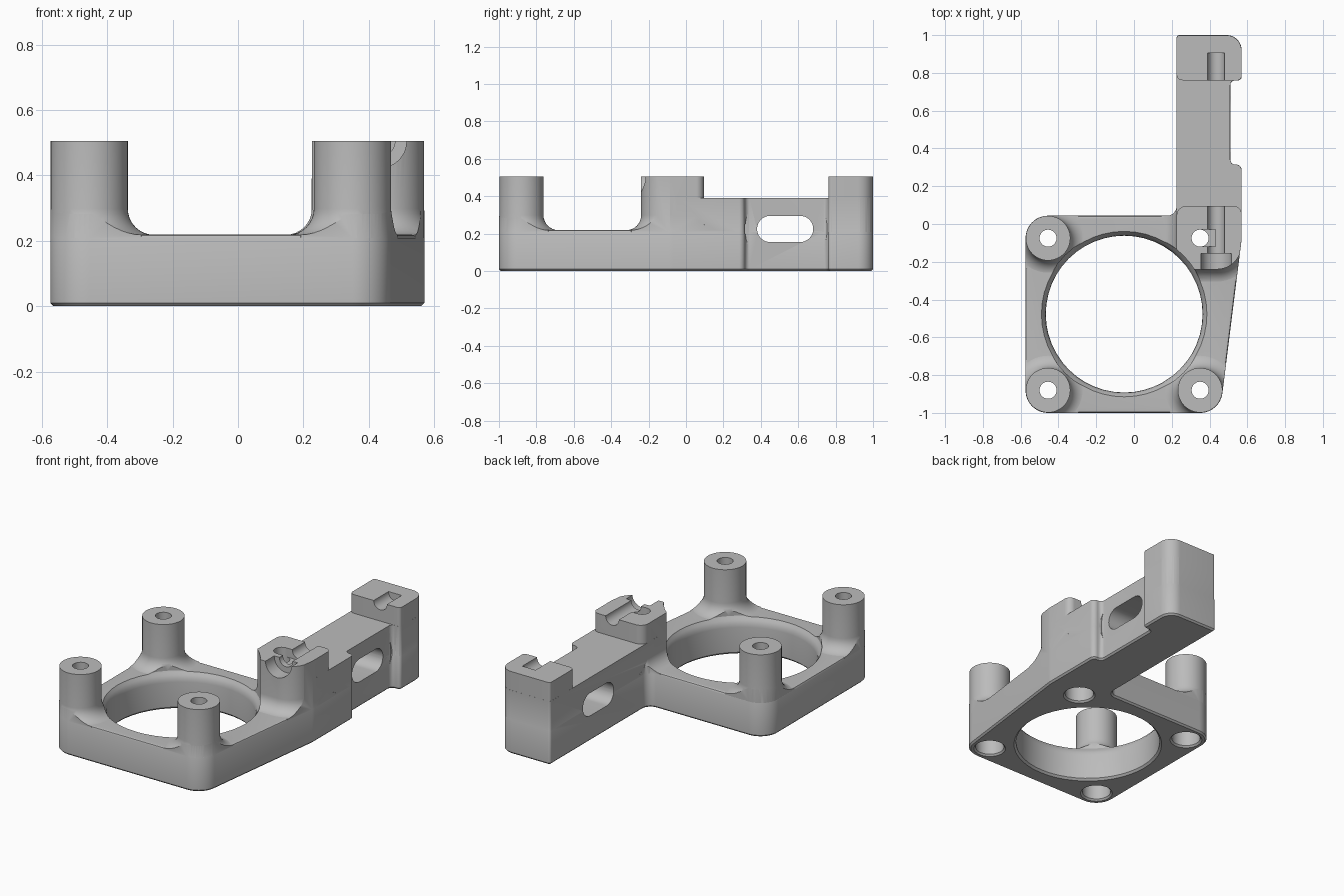
import bpy
import bmesh
from math import pi, sin, cos, tan, atan2
from mathutils import Vector

cube = bpy.data.objects.get("Cube")
if cube:
    bpy.data.objects.remove(cube, do_unlink=True)

grey = bpy.data.materials.new("plain grey")
grey.use_nodes = True
colour = (0.5, 0.5, 0.5, 1)
grey.diffuse_color = colour
grey.node_tree.nodes["Principled BSDF"].inputs["Base Color"].default_value = colour


def rounded(corners, steps=12):
    """Counter-clockwise outline with each (x, y, radius) corner rounded."""
    out = []
    for i, (x, y, r) in enumerate(corners):
        p = Vector((x, y))
        u = (Vector(corners[i - 1][:2]) - p).normalized()
        v = (Vector(corners[(i + 1) % len(corners)][:2]) - p).normalized()
        if r == 0:
            arc = [p]
        else:
            half = u.angle(v) / 2
            c = p + (u + v).normalized() * r / sin(half)
            s, e = p + u * r / tan(half) - c, p + v * r / tan(half) - c
            a = atan2(s.y, s.x)
            sweep = (atan2(e.y, e.x) - a + pi) % (2 * pi) - pi
            arc = [c + r * Vector((cos(a + sweep * k / steps), sin(a + sweep * k / steps)))
                   for k in range(steps + 1)]
        for q in arc:
            if not out or (q - out[-1]).length > 1e-5:
                out.append(q)
    if (out[0] - out[-1]).length < 1e-5:
        out.pop()
    return out


def rect(x0, x1, y0, y1, r=(0, 0, 0, 0)):
    return rounded([(x0, y0, r[0]), (x1, y0, r[1]), (x1, y1, r[2]), (x0, y1, r[3])])


def circle(x, y, r):
    return rect(x - r, x + r, y - r, y + r, (r,) * 4)


def grown(outline, d):
    out = []
    for i, p in enumerate(outline):
        e1 = (p - outline[i - 1]).normalized()
        e2 = (outline[(i + 1) % len(outline)] - p).normalized()
        n1, n2 = Vector((e1.y, -e1.x)), Vector((e2.y, -e2.x))
        out.append(p + d * (n1 + n2) / (1 + n1.dot(n2)))
    return out


def loft(name, outline, levels, axis="z"):
    """Stack the outline at (height, growth) levels along an axis."""
    bm = bmesh.new()
    place = {"z": lambda a, b, c: (a, b, c),
             "x": lambda a, b, c: (c, a, b),
             "y": lambda a, b, c: (b, c, a)}[axis]
    rings = [[bm.verts.new(place(p.x, p.y, h)) for p in grown(outline, g)] for h, g in levels]
    n = len(outline)
    for lo, hi in zip(rings, rings[1:]):
        for i in range(n):
            j = (i + 1) % n
            bm.faces.new((lo[i], lo[j], hi[j], hi[i]))
    bm.faces.new(rings[0][::-1])
    bm.faces.new(rings[-1])
    bmesh.ops.recalc_face_normals(bm, faces=bm.faces)
    mesh = bpy.data.meshes.new(name)
    bm.to_mesh(mesh)
    bm.free()
    mesh.materials.append(grey)
    obj = bpy.data.objects.new(name, mesh)
    bpy.context.collection.objects.link(obj)
    return obj


def prism(name, outline, lo, hi, axis="z"):
    return loft(name, outline, [(lo, 0), (hi, 0)], axis)


def combine(target, other, operation, keep=False):
    mod = target.modifiers.new("combine", "BOOLEAN")
    mod.operation, mod.solver, mod.object = operation, "EXACT", other
    bpy.context.view_layer.objects.active = target
    bpy.ops.object.modifier_apply(modifier=mod.name)
    if not keep:
        bpy.data.objects.remove(other, do_unlink=True)


TOP = 0.505
# Side and back edges of the arm, shared by the base and the raised web
arm_edge = [(0.57, 0.315, 0.03), (0.51, 0.315, 0.025), (0.51, 0.76, 0.025),
            (0.57, 0.76, 0.02), (0.57, 1.0, 0.08), (0.225, 1.0, 0.015)]

# Base plate with arm footprint, chamfered below and eased above
base = rounded([(-0.574, -1.0, 0.119), (0.455, -1.0, 0.119), (0.57, -0.08, 0.2)]
               + arm_edge + [(0.225, 0.044, 0.05), (-0.574, 0.044, 0.119)])
body = loft("mounting_bracket", base,
            [(0, -0.01), (0.01, 0), (0.208, 0), (0.2165, -0.0035), (0.22, -0.012)])

# Raised arm web and end block
web = rounded([(0.225, -0.05, 0), (0.57, -0.05, 0)] + arm_edge)
combine(body, loft("arm_web", web, [(0.1, -0.0005), (0.39, -0.0005)]), "UNION")
end = rect(0.226, 0.569, 0.761, 0.999, (0.03, 0.02, 0.08, 0.014))
combine(body, prism("end_block", end, 0.3, TOP), "UNION")

# Posts and corner block, each flaring into the plate
flare = 0.08
levels = [(0.1, flare)]
for k in range(9):
    a = k * pi / 16
    levels.append((0.2985 - flare * cos(a), flare * (1 - sin(a))))
levels.append((TOP, 0))
post_spots = [(-0.455, -0.075), (-0.455, -0.88), (0.35, -0.88)]
block_spot = (0.35, -0.075)
uprights = [circle(x, y, 0.118) for x, y in post_spots]
uprights.append(rect(0.226, 0.569, -0.24, 0.095, (0.1, 0.13, 0.04, 0.05)))
clip = loft("outline_clip", base, [(0.05, -0.0003), (0.7, -0.0003)])
for outline in uprights:
    post = loft("post", outline, levels)
    combine(post, clip, "INTERSECT", keep=True)
    combine(body, post, "UNION")
bpy.data.objects.remove(clip, do_unlink=True)

# Large round opening with a softened upper rim
ring = [(-0.1, 0.012), (0, 0.012), (0.012, 0), (0.165, 0), (0.185, 0.003),
        (0.203, 0.011), (0.215, 0.02), (0.225, 0.026), (0.7, 0.026)]
combine(body, loft("opening", circle(-0.052, -0.477, 0.415), ring), "DIFFERENCE")

# Screw holes with deep counterbores from below
for x, y in post_spots + [block_spot]:
    combine(body, prism("screw_hole", circle(x, y, 0.045), 0.2, 0.7), "DIFFERENCE")
    bore = [(-0.1, 0.01), (0, 0.01), (0.01, 0), (0.35, 0)]
    combine(body, loft("counterbore", circle(x, y, 0.082), bore), "DIFFERENCE")

# Half-round grooves along the top of the block and the end block
for radius, start, stop in [(0.08, -0.3, -0.155), (0.045, -0.2, 0.2), (0.045, 0.7, 0.905)]:
    combine(body, prism("groove", circle(0.504, 0.435, radius), start, stop, "y"), "DIFFERENCE")
combine(body, prism("nut_notch", rect(0.35, 0.432, -0.12, -0.03), 0.45, 0.7), "DIFFERENCE")

# Slot through the arm with round clearance on its outer side
slot = rect(0.38, 0.68, 0.155, 0.295, (0.0699,) * 4)
combine(body, prism("slot", slot, 0.1, 0.7, "x"), "DIFFERENCE")
combine(body, prism("slot_clearance", circle(0.535, 0.225, 0.22), 0.511, 0.7, "x"), "DIFFERENCE")

# Smooth shading with crisp edges
bpy.ops.object.select_all(action="DESELECT")
body.select_set(True)
bpy.context.view_layer.objects.active = body
bpy.ops.object.shade_smooth_by_angle(angle=pi / 6)
